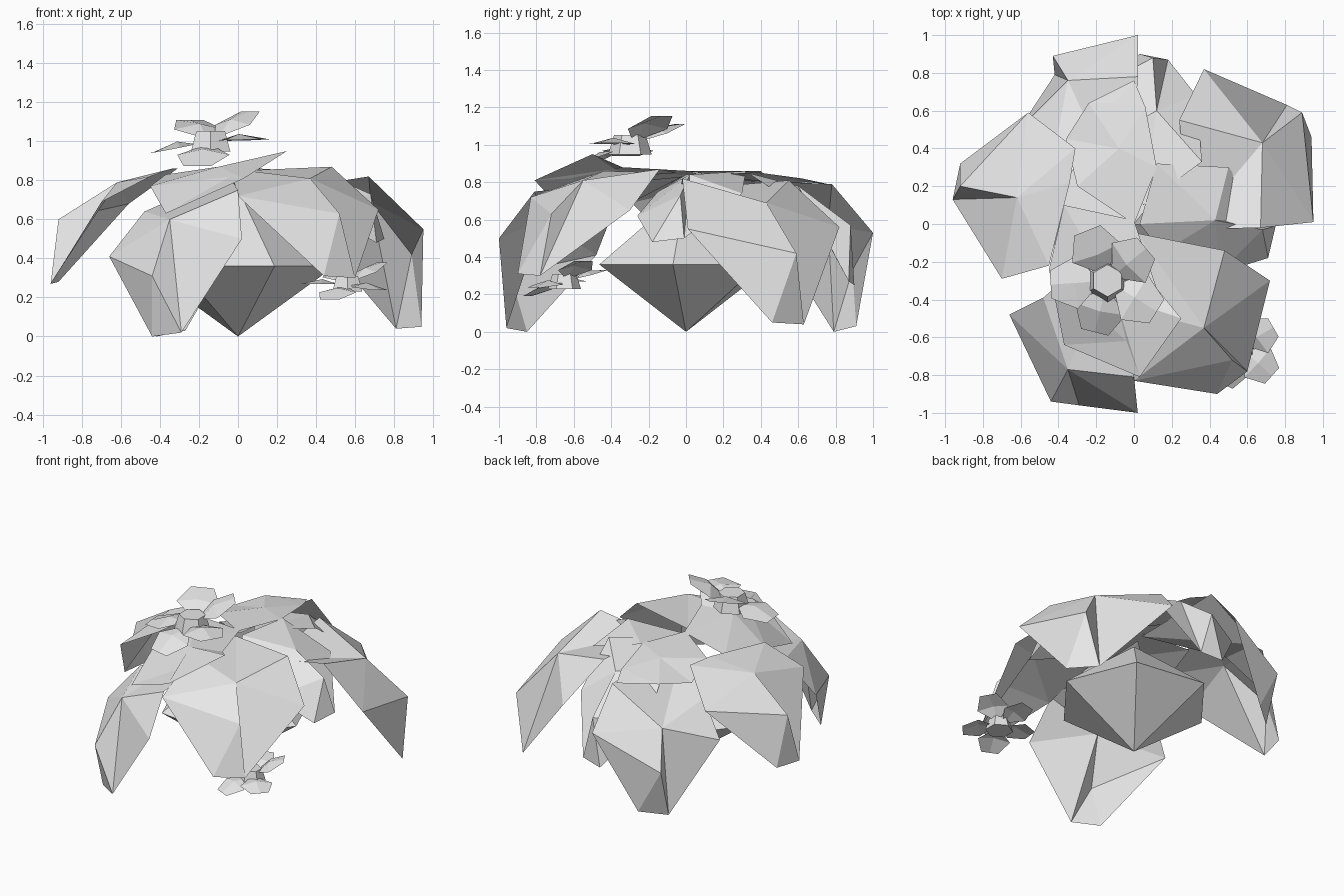
import bpy
import bmesh
from math import cos, sin, radians
from mathutils import Matrix, Vector

old = bpy.data.objects.get("Cube")
if old:
    bpy.data.objects.remove(old, do_unlink=True)

# One plain colour for the whole plant
GREY = (0.8, 0.8, 0.8, 1.0)
grey = bpy.data.materials.new("light grey")
grey.use_nodes = True
grey.diffuse_color = GREY
grey.node_tree.nodes["Principled BSDF"].inputs["Base Color"].default_value = GREY


def finish(name, bm):
    """Turn a bmesh into a flat shaded object."""
    mesh = bpy.data.meshes.new(name)
    bm.to_mesh(mesh)
    bm.free()
    mesh.materials.append(grey)
    obj = bpy.data.objects.new(name, mesh)
    bpy.context.collection.objects.link(obj)
    return obj


def leaf(name, root, shoulders, middle, sides, bend, tips):
    """Folded blade; its ridge runs from the middle to the second tip, beside the bend."""
    bm = bmesh.new()
    r, m, b = (bm.verts.new(p) for p in (root, middle, bend))
    h1, h2, s1, s2, t1, t2 = (bm.verts.new(p) for p in (*shoulders, *sides, *tips))
    for face in ((r, h1, m), (h1, s1, m), (s1, b, m), (s1, t1, b), (b, t1, t2),
                 (b, t2, m), (t2, s2, m), (s2, h2, m), (h2, r, m)):
        bm.faces.new(face)
    bmesh.ops.recalc_face_normals(bm, faces=bm.faces)
    bm.normal_update()
    # the upper side of the blade faces up
    if sum(f.normal.z * f.calc_area() for f in bm.faces) < 0:
        bmesh.ops.reverse_faces(bm, faces=bm.faces)
    return finish(name, bm)


# Six-sided core: two cones meeting at a rim
SIDES = 6
RIM_RADIUS, RIM_Z, TOP_Z = 0.5, 0.36, 0.76
bm = bmesh.new()
rim = []
for i in range(SIDES):
    a = radians(360 / SIDES * i - 8)
    rim.append(bm.verts.new((RIM_RADIUS * cos(a), RIM_RADIUS * sin(a), RIM_Z)))
bottom = bm.verts.new((0, 0, 0))
top = bm.verts.new((0, 0, TOP_Z))
for i in range(SIDES):
    here, after = rim[i], rim[(i + 1) % SIDES]
    bm.faces.new((bottom, after, here))
    bm.faces.new((top, here, after))
finish("core", bm)

# Leaves around the core
leaf("front_leaf",
     root=(-.05, -.02, .83),
     shoulders=((-.48, -.39, .64), (0, -.81, .75)),
     middle=(-.35, -.77, .6),
     sides=((-.66, -.48, .41), (.02, -1, .5)),
     bend=(-.44, -.94, .31),
     tips=((-.44, -.85, 0), (-.29, -.96, .02)))
leaf("upper_front_leaf",
     root=(0, .02, .86),
     shoulders=((-.37, .1, .83), (.12, -.34, .88)),
     middle=(-.1, -.38, .87),
     sides=((-.45, -.24, .77), (.25, -.5, .95)),
     bend=(-.04, -.62, .82),
     tips=((-.37, -.64, .63), (.03, -.81, .81)))
leaf("front_left_leaf",
     root=(.02, -.05, .85),
     shoulders=((-.04, -.44, .86), (.48, -.14, .87)),
     middle=(.37, -.55, .81),
     sides=((0, -.83, .72), (.72, -.3, .65)),
     bend=(.52, -.72, .63),
     tips=((.44, -.9, .31), (.6, -.78, .3)))
leaf("left_leaf",
     root=(.03, 0, .84),
     shoulders=((.15, -.15, .75), (.12, .32, .86)),
     middle=(.43, .02, .84),
     sides=((.45, -.26, .62), (.5, .3, .74)),
     bend=(.68, -.03, .73),
     tips=((.71, -.18, .48), (.75, -.01, .5)))
leaf("back_left_leaf",
     root=(.29, -.03, .76),
     shoulders=((.67, -.02, .82), (.24, .55, .81)),
     middle=(.68, .43, .69),
     sides=((.95, .01, .55), (.37, .82, .56)),
     bend=(.89, .59, .42),
     tips=((.94, .46, .05), (.81, .63, .04)))
leaf("back_leaf",
     root=(-.02, .05, .82),
     shoulders=((.02, .78, .79), (-.42, .4, .66)),
     middle=(-.35, .76, .57),
     sides=((.02, 1, .53), (-.61, .5, .46)),
     bend=(-.43, .89, .33),
     tips=((-.27, .91, .03), (-.42, .79, 0)))
leaf("upper_back_leaf",
     root=(0, 0, .86),
     shoulders=((.12, .3, .86), (-.3, .2, .83)),
     middle=(-.08, .4, .85),
     sides=((.06, .62, .82), (-.36, .45, .77)),
     bend=(-.1, .64, .81),
     tips=((0, .76, .79), (-.24, .64, .8)))
leaf("lower_back_leaf",
     root=(.05, .1, .84),
     shoulders=((-.15, .45, .8), (.36, .33, .85)),
     middle=(.12, .6, .78),
     sides=((-.2, .72, .55), (.33, .68, .62)),
     bend=(.1, .88, .57),
     tips=((.03, .9, .25), (.18, .87, .27)))
leaf("right_leaf",
     root=(-.34, .22, .86),
     shoulders=((-.31, .4, .86), (-.45, -.22, .82)),
     middle=(-.62, .14, .79),
     sides=((-.56, .59, .68), (-.7, -.29, .69)),
     bend=(-.92, .2, .6),
     tips=((-.92, .32, .28), (-.96, .13, .27)))


def flower(name, place, size, turn, pitches):
    """Short six-sided cup with five creased petals, each raised or lowered on its own."""
    at = Matrix.Translation(place)
    cup = bmesh.new()
    bmesh.ops.create_cone(cup, cap_ends=True, segments=SIDES, radius1=0.11 * size,
                          radius2=0.08 * size, depth=0.1 * size, matrix=at)
    finish(name + "_cup", cup)

    # petal outline along its length: distance out, half width, rise
    outline = ((0.07, 0.04, 0), (0.16, 0.13, 0.03), (0.29, 0.07, 0))
    bm = bmesh.new()
    for i, pitch in enumerate(pitches):
        spin = (at @ Matrix.Rotation(radians(turn + 72 * i), 4, 'Z')
                @ Matrix.Rotation(radians(-pitch), 4, 'Y'))
        rows = []
        for out, half, rise in outline:
            rows.append([bm.verts.new(spin @ (Vector((out, half * k, rise * (1 - abs(k)))) * size))
                         for k in (-1, 0, 1)])
        for near, far in zip(rows, rows[1:]):
            for k in range(2):
                bm.faces.new((near[k], far[k], far[k + 1], near[k + 1]))
    finish(name + "_petals", bm)


# Flowers: one above the crown, one low beside the front left leaf
flower("upper_flower", (-.14, -.3, 1), 1.06, 40, (30, 21, -11, -24, 2))
flower("lower_flower", (.56, -.65, .27), 0.8, 30, (28, 15, 0, -20, -8))
